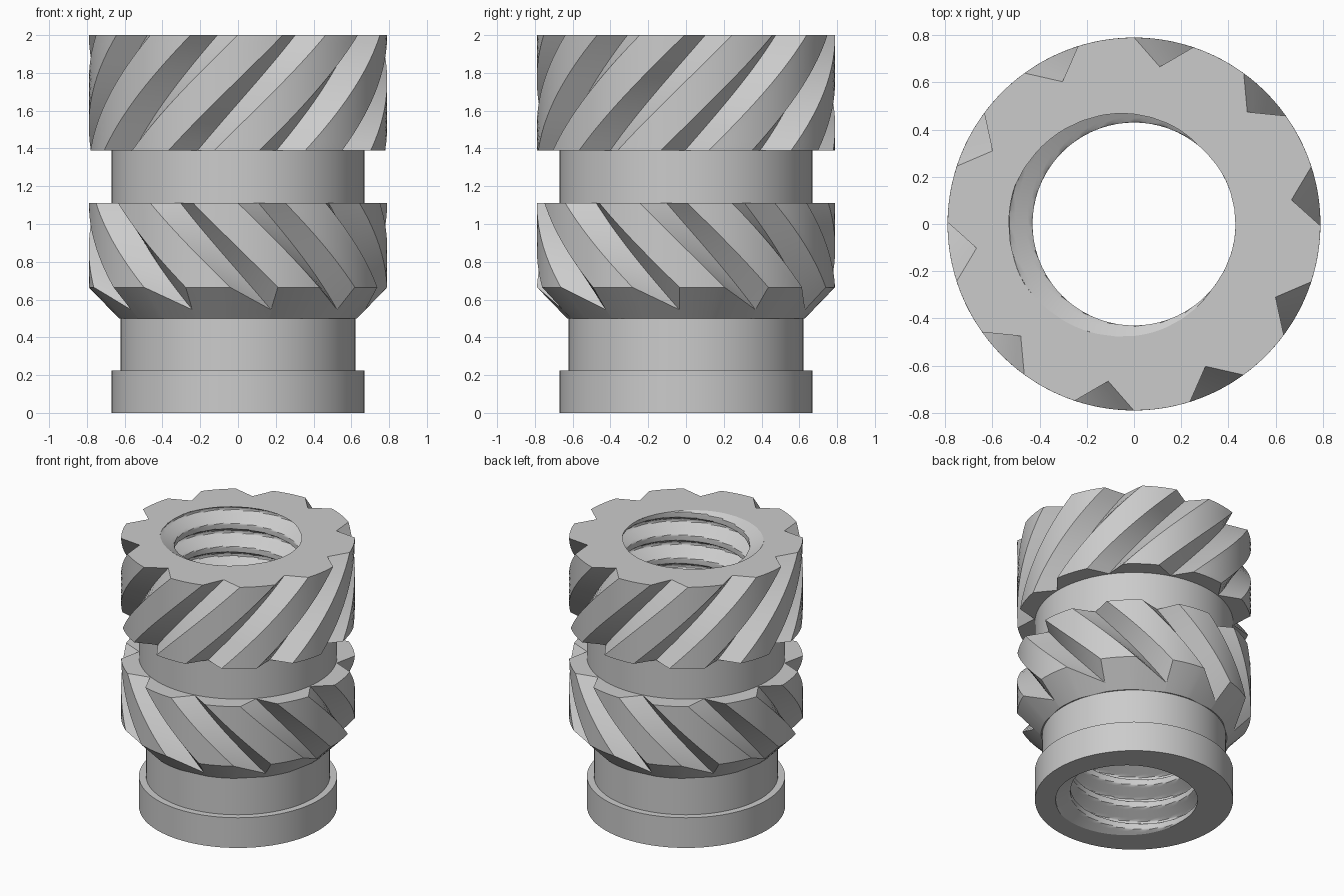
import bpy
from math import radians, degrees, sin, cos, tau

if "Cube" in bpy.data.objects:
    bpy.data.objects.remove(bpy.data.objects["Cube"], do_unlink=True)

TOP, OUTER, GROOVE = 2.0, 0.79, 0.675
PITCH, MAJOR, MINOR = 0.172, 0.53, 0.43
TEETH, HALF_NOTCH, TWIST = 10, 9.25, 74.0      # degrees, degrees per unit height
PERIOD = 360 / TEETH
SIDES = 72

metal = bpy.data.materials.new("grey metal")
metal.use_nodes = True
grey = (0.6, 0.6, 0.6, 1)
metal.diffuse_color = grey
metal.node_tree.nodes["Principled BSDF"].inputs["Base Color"].default_value = grey


def point(r, angle, z):
    a = radians(angle)
    return (r * cos(a), r * sin(a), z)


def loft(name, rings):
    """Join closed rings of equal size, bottom to top for outward faces."""
    n = len(rings[0])
    verts = [p for ring in rings for p in ring]
    faces = [(k * n + i, k * n + (i + 1) % n, (k + 1) * n + (i + 1) % n, (k + 1) * n + i)
             for k in range(len(rings) - 1) for i in range(n)]
    mesh = bpy.data.meshes.new(name)
    mesh.from_pydata(verts, [], faces)
    mesh.materials.append(metal)
    obj = bpy.data.objects.new(name, mesh)
    bpy.context.collection.objects.link(obj)
    bpy.ops.object.select_all(action="DESELECT")
    obj.select_set(True)
    bpy.context.view_layer.objects.active = obj
    bpy.ops.object.shade_smooth_by_angle(angle=radians(25))
    return obj


def circle(r, z):
    return [point(r, 360 * i / SIDES, z) for i in range(SIDES)]


def thread_radius(angle, z):
    u = ((z - TOP) / PITCH - (angle - 185) / 360) % 1
    d = min(u, 1 - u)
    t = min(max((d - 1 / 16) / (5 / 16), 0), 1)
    return MAJOR + (MINOR - MAJOR) * t


def thread_ring(angles, z):
    return [point(thread_radius(a, z), a, z) for a in angles]


# Knurl outline: V notches with rounded lands between them
outline = []
for k in range(TEETH):
    base = k * PERIOD
    outline += [(base - HALF_NOTCH, OUTER), (base, GROOVE)]
    land = PERIOD - 2 * HALF_NOTCH
    outline += [(base + HALF_NOTCH + land * j / 5, OUTER) for j in range(5)]


def knurl_ring(heights, start, z_start, direction, radius=None):
    return [point(radius or r, start + a + direction * TWIST * (z - z_start), z)
            for (a, r), z in zip(outline, heights)]


STEPS = 14
COLS = len(outline)

# Upper knurl with the flat top around the threaded hole
z0 = 1.39
rings = [knurl_ring([z0] * COLS, 80.7, TOP, 1, 0.66)]
for s in range(STEPS + 1):
    rings.append(knurl_ring([z0 + (TOP - z0) * s / STEPS] * COLS, 80.7, TOP, 1))
rings.append(thread_ring([80.7 + a for a, r in outline], TOP))
loft("upper_knurl", rings)

# Lower knurl, opposite twist, trimmed by a cone at its lower end
z1, cone_low, cone_high, cone_radius = 1.11, 0.50, 0.665, 0.63
ends = [cone_low + (cone_high - cone_low) * (r - cone_radius) / (OUTER - cone_radius)
        for a, r in outline]
rings = []
for s in range(STEPS + 1):
    heights = [e + (z1 - e) * s / STEPS for e in ends]
    rings.append(knurl_ring(heights, 27.3, z1, -1))
rings.append(knurl_ring([z1] * COLS, 27.3, z1, -1, 0.66))
loft("lower_knurl", rings)
foot = [point(cone_radius, 27.3 + a - TWIST * (e - z1), cone_low)
        for (a, r), e in zip(outline, ends)]
inner_foot = [(x * 0.96, y * 0.96, z) for x, y, z in foot]
loft("lower_knurl_chamfer", [inner_foot, foot, rings[0]])

# Plain turned parts
loft("waist", [circle(0.67, z1), circle(0.67, z0)])
loft("neck", [circle(0.622, 0.22), circle(0.622, cone_low)])
angles = [360 * i / SIDES for i in range(SIDES)]
loft("base_collar", [thread_ring(angles, 0), circle(0.67, 0),
                     circle(0.67, 0.225), circle(0.61, 0.225)])

# Helical thread inside the bore, lofted downward so it faces the axis
rows = 280
loft("threaded_bore", [thread_ring(angles, TOP * (1 - k / rows)) for k in range(rows + 1)])
